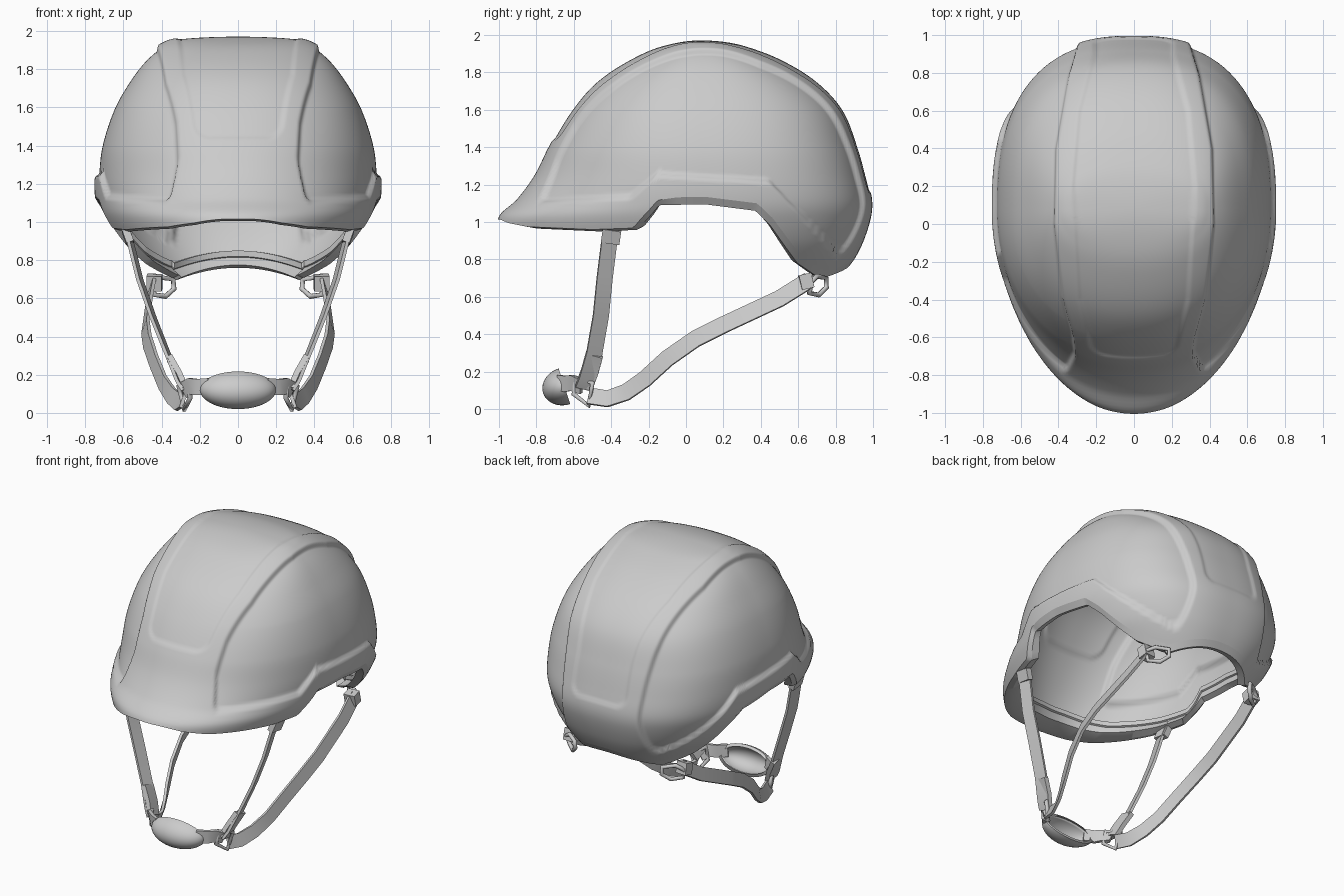
import bpy, bmesh, math
from mathutils import Vector, Matrix

if "Cube" in bpy.data.objects:
    bpy.data.objects.remove(bpy.data.objects["Cube"])

# Profile stations: z, half width, front y, back y
OUT = [(1.98, 0, .08, .08), (1.965, .31, -.06, .25), (1.935, .405, -.17, .36), (1.88, .48, -.29, .5),
       (1.75, .585, -.485, .71), (1.6, .67, -.615, .845), (1.4, .735, -.735, .925), (1.25, .752, -.81, .967),
       (1.12, .748, -.905, .995), (1.03, .725, -1, .99), (.9, .66, -1, .95), (.8, .58, -1, .9), (.68, .47, -1, .82)]
INN = [(1.93, 0, .08, .08), (1.915, .3, -.06, .25), (1.885, .385, -.17, .36), (1.83, .455, -.28, .48),
       (1.7, .56, -.475, .68), (1.5, .655, -.63, .84), (1.3, .695, -.74, .905), (1.1, .695, -.83, .945),
       (1.0, .66, -.86, .93), (.85, .57, -.86, .875), (.68, .43, -.85, .78)]
# Curves over y: rim height, side-panel lower edge, ridge and centre-panel half widths
RIM = [(-1, 1.005), (-.95, .985), (-.85, .965), (-.5, .95), (-.28, .958), (-.16, 1.09), (.1, 1.095), (.38, 1.06),
       (.46, .98), (.6, .78), (.7, .71), (.8, .685)]
PANEL = [(-.8, 1.1), (-.3, 1.12), (-.16, 1.24), (.45, 1.205), (.6, 1.045), (.82, .81), (.88, .785)]
RIDGE = [(-.85, .42), (-.8, .36), (-.7, .305), (-.6, .315), (-.4, .37), (0, .415), (.4, .405), (.8, .335), (1, .275)]
CENTRE = [(-.75, .22), (-.4, .3), (.2, .335), (.6, .3), (.9, .22)]
N, ROWS = 384, 110


def lin(tab, x):
    if x <= tab[0][0]:
        return tab[0][1]
    for (a, p), (b, q) in zip(tab, tab[1:]):
        if x <= b:
            return p + (q - p) * (x - a) / (b - a)
    return tab[-1][1]


def hermite(xs, ys, x):
    x = min(max(x, xs[0]), xs[-1])
    i = next(k for k in range(len(xs) - 1) if x <= xs[k + 1])

    def slope(k):
        a, b = max(k - 1, 0), min(k + 1, len(xs) - 1)
        return (ys[b] - ys[a]) / (xs[b] - xs[a])
    h = xs[i + 1] - xs[i]
    t = (x - xs[i]) / h
    return ((2*t**3 - 3*t*t + 1) * ys[i] + (t**3 - 2*t*t + t) * h * slope(i)
            + (3*t*t - 2*t**3) * ys[i + 1] + (t**3 - t*t) * h * slope(i + 1))


def prepare(tab):
    xs = [math.sqrt(tab[0][0] - r[0]) for r in tab]
    return tab[0][0], xs, [[r[k] for r in tab] for k in (1, 2, 3)]


OUT, INN = prepare(OUT), prepare(INN)


def surf(tab, th, z):
    s = math.sqrt(max(tab[0] - z, 0))
    c, d = math.cos(th), math.sin(th)
    high = min(max((z - 1.1) / .5, 0), 1)      # squarer outline higher up
    p = 2 / 2.5 if d > 0 else 2 / (2.0 + .25 * high)
    w = hermite(tab[1], tab[2][0], s)
    e = hermite(tab[1], tab[2][2 if d > 0 else 1], s) - .08
    return Vector((math.copysign(abs(c)**p, c) * w, .08 + e * abs(d)**p, z))


def rim_z(th):
    z = 1.0
    for _ in range(25):
        p = surf(OUT, th, z)
        back = p.y > .6 and abs(p.x) < .33
        z = .5 * z + .5 * (.76 - .07 * (p.x / .33)**2 if back else lin(RIM, p.y))
    return z


def dome_rows(tab, starts, count):
    rows = []
    for j in range(count + 1):
        k = 1 - j / count
        rows.append([surf(tab, th, tab[0] - (tab[0] - z0) * k * k) for th, z0 in zip(TH, starts)])
    return rows


def make(name, bm, angle=35):
    me = bpy.data.meshes.new(name)
    bm.to_mesh(me)
    bm.free()
    ob = bpy.data.objects.new(name, me)
    bpy.context.collection.objects.link(ob)
    bpy.ops.object.select_all(action='DESELECT')
    ob.select_set(True)
    bpy.context.view_layer.objects.active = ob
    bpy.ops.object.shade_smooth_by_angle(angle=math.radians(angle))
    return ob


def loft(rows):
    bm = bmesh.new()
    vs = [[bm.verts.new(p) for p in r] for r in rows]
    n = len(rows[0])
    for a, b in zip(vs, vs[1:]):
        for i in range(n):
            j = (i + 1) % n
            bm.faces.new((a[i], a[j], b[j], b[i]))
    bmesh.ops.remove_doubles(bm, verts=bm.verts, dist=1e-5)
    bm.normal_update()
    return bm


def inside(a, b, r, soft):
    # rounded-corner distance, smoothed to a 0..1 mask
    d = min(a, b) if min(a, b) > r else r - math.hypot(max(r - a, 0), max(r - b, 0))
    t = min(max(d / soft, 0), 1)
    return t * t * (3 - 2 * t)


def recess(p, lift=0):
    side = inside(abs(p.x) - lin(RIDGE, p.y), p.z - lift - lin(PANEL, p.y), .055, .03)
    mid = inside(lin(CENTRE, p.y) - abs(p.x), p.z - (1.43 if p.y < 0 else 1.15), .08, .026)
    return .026 * side + .009 * mid


# Outer shell with recessed side panels and shallow centre panel
TH = [2 * math.pi * i / N for i in range(N)]
low = [rim_z(t) for t in TH]
edge = [z + .01 + .03 * min(max((surf(OUT, t, z).y + .3) * 4, 0), 1) for t, z in zip(TH, low)]
bm = loft(dome_rows(OUT, edge, ROWS))
for v, m in [(v, v.normal * -recess(v.co)) for v in bm.verts]:
    v.co += m
make("helmet_shell", bm, 60)


def shrink(p, k, dz=0):
    return Vector((p.x * k, .08 + (p.y - .08) * k, p.z + dz))


# Inner dome echoes the panels
bm = loft(dome_rows(INN, [z + .09 for z in low], 80))
for v, m in [(v, v.normal * -recess(v.co, .06)) for v in bm.verts]:
    v.co += m
bmesh.ops.reverse_faces(bm, faces=bm.faces)
make("inner_liner", bm, 60)

# Rim and brim underside, ending in a stepped inner lip
outer = [surf(OUT, t, z) for t, z in zip(TH, edge)]
inner = [shrink(surf(INN, t, z + .015), .985) for t, z in zip(TH, low)]
lip = [o.lerp(i, .4) for o, i in zip(outer, inner)]
for p, z in zip(lip, low):
    p.z = z
top = [surf(INN, t, z + .09) for t, z in zip(TH, low)]
bm = loft([outer, lip, inner, [shrink(p, .985, -.035) for p in top], [shrink(p, .97, -.03) for p in top],
           [shrink(p, .97) for p in top], top])
bmesh.ops.reverse_faces(bm, faces=bm.faces)
make("rim_edge", bm, 30)


def ribbon(name, pts, width, thick=.018, ref=(1, 0, 0)):
    pts, ref = [Vector(p) for p in pts], Vector(ref)
    rows = []
    for i, p in enumerate(pts):
        t = (pts[min(i + 1, len(pts) - 1)] - pts[max(i - 1, 0)]).normalized()
        w = t.cross(ref).normalized()
        n = w.cross(t).normalized() * thick / 2
        w *= width / 2
        rows.append([p + w + n, p + w - n, p - w - n, p - w + n])
    bm = loft(rows)
    bmesh.ops.holes_fill(bm, edges=bm.edges)
    bmesh.ops.recalc_face_normals(bm, faces=bm.faces)
    return make(name, bm, 30)


def ring(name, pts, radius):
    cu = bpy.data.curves.new(name, 'CURVE')
    cu.dimensions, cu.bevel_depth, cu.bevel_resolution = '3D', radius, 2
    sp = cu.splines.new('POLY')
    sp.points.add(len(pts) - 1)
    for q, p in zip(sp.points, pts):
        q.co = (*p, 1)
    sp.use_cyclic_u = True
    ob = bpy.data.objects.new(name, cu)
    bpy.context.collection.objects.link(ob)


# Straps and hardware, one set per side
for s, tag in ((1, "left"), (-1, "right")):
    def M(*pts):
        return [(s * x, y, z) for x, y, z in pts]
    ribbon(f"front_strap_{tag}", M((.6, -.39, 1.02), (.565, -.41, .9), (.515, -.435, .7), (.445, -.455, .5),
                                   (.365, -.49, .3), (.31, -.53, .16), (.28, -.55, .11)), .085, .018, (s, .25, 0))
    ribbon(f"front_strap_fold_{tag}", M((.36, -.49, .29), (.31, -.515, .2), (.275, -.545, .12)), .095, .03)
    ribbon(f"front_clip_{tag}", M((.59, -.395, .96), (.565, -.405, .89)), .1, .04)
    ribbon(f"rear_strap_{tag}", M((.445, .66, .69), (.465, .5, .59), (.485, .2, .45), (.475, .05, .375), (.44, -.1, .27),
           (.395, -.22, .16), (.35, -.32, .09), (.31, -.42, .055), (.285, -.52, .07)), .09, .018, (s, 0, .35))
    ribbon(f"rear_clip_{tag}", M((.435, .675, .69), (.44, .61, .675)), .08, .08)
    ring(f"rear_ring_{tag}", M((.46, .67, .68), (.41, .7, .71), (.34, .75, .7), (.335, .75, .65),
                               (.38, .71, .61), (.44, .66, .62)), .014)
    ring(f"strap_buckle_{tag}", M((.31, -.5, .14), (.26, -.59, .17), (.25, -.6, .08), (.28, -.52, .018)), .014)
    ribbon(f"chin_strap_{tag}", M((.15, -.68, .14), (.21, -.645, .135), (.25, -.61, .14), (.285, -.56, .12)),
           .085, .022, (0, 1, 0))

# Chin cup: tilted half ellipsoid with thickness
bm = bmesh.new()
bmesh.ops.create_uvsphere(bm, u_segments=40, v_segments=20, radius=1, matrix=Matrix.Rotation(math.pi / 2, 4, 'X'))
bmesh.ops.bisect_plane(bm, geom=bm.verts[:] + bm.edges[:] + bm.faces[:], plane_co=(0, .001, 0),
                       plane_no=(0, 1, 0), clear_outer=True)
bm.transform(Matrix.Translation((0, -.65, .122)) @ Matrix.Rotation(math.radians(18), 4, 'X')
             @ Matrix.Diagonal((.2, .12, .1, 1)))
make("chin_cup", bm).modifiers.new("thickness", 'SOLIDIFY').thickness = .02
